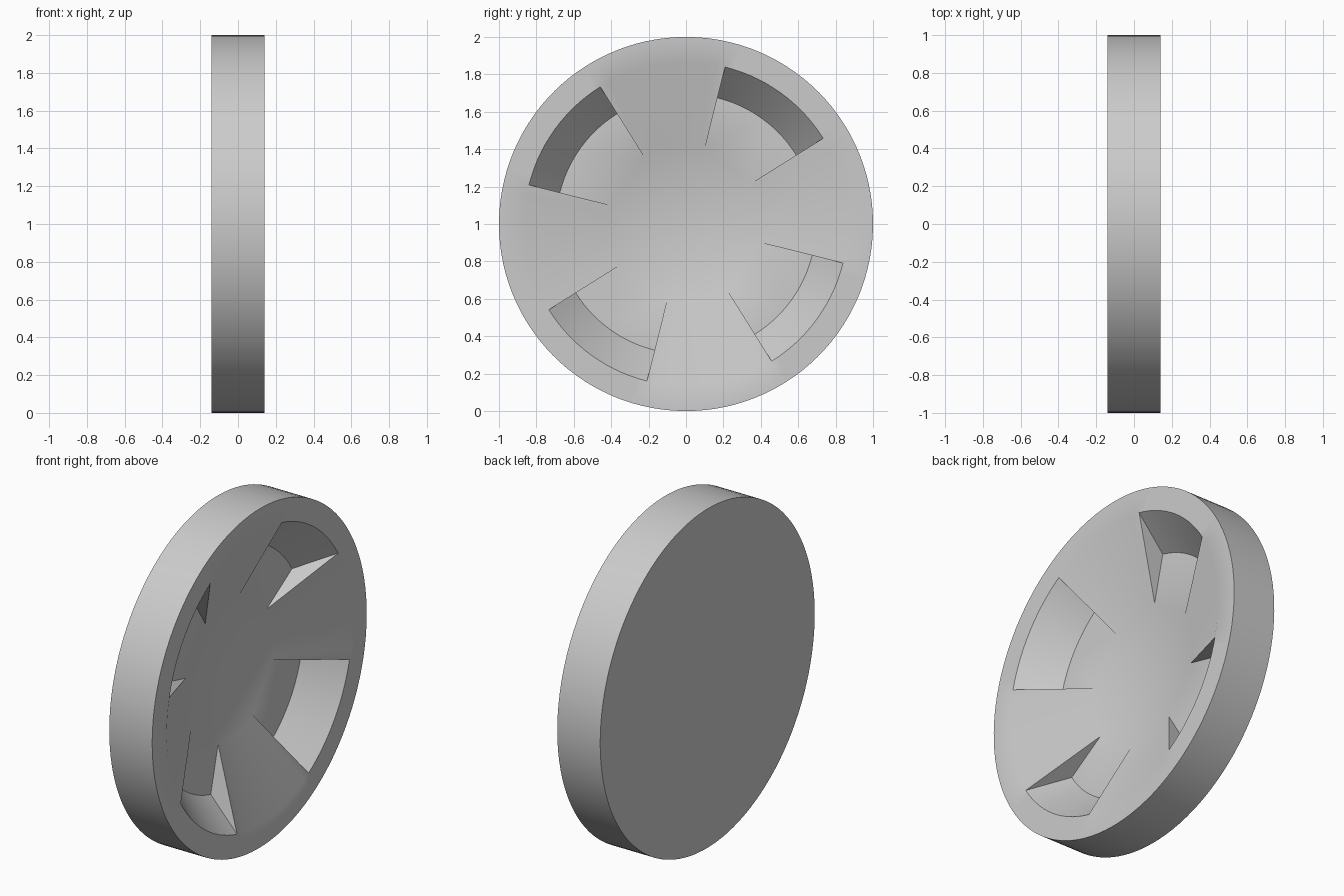
import bpy, bmesh
from math import radians, cos, sin

cube = bpy.data.objects.get("Cube")
if cube:
    bpy.data.objects.remove(cube, do_unlink=True)

# Wheel dimensions: the axle runs along x, the dished face looks toward +x
HALF_WIDTH = 0.14
FLOOR_X = -0.06
RIM_R, LIP_R = 1.0, 0.865
POCKET_R, HUB_R = 0.695, 0.415
POCKET_START, POCKET_SPAN = 32, 44
STEPS = 14

grey = bpy.data.materials.new("plain grey")
grey.use_nodes = True
colour = (0.6, 0.6, 0.6, 1)
grey.diffuse_color = colour
grey.node_tree.nodes["Principled BSDF"].inputs["Base Color"].default_value = colour

bm = bmesh.new()


def point(x, radius, degrees):
    a = radians(degrees)
    return bm.verts.new((x, radius * cos(a), 1 + radius * sin(a)))


# Angles around the wheel: four pockets alternating with four spokes
angles, in_pocket = [], []
for quarter in range(4):
    start = POCKET_START + 90 * quarter
    for offset, span, pocket in ((0, POCKET_SPAN, True),
                                 (POCKET_SPAN, 90 - POCKET_SPAN, False)):
        for i in range(STEPS):
            angles.append(start + offset + span * i / STEPS)
            in_pocket.append(pocket)
count = len(angles)

# Tread, flat rim face and back
back = [point(-HALF_WIDTH, RIM_R, a) for a in angles]
front = [point(HALF_WIDTH, RIM_R, a) for a in angles]
lip = [point(HALF_WIDTH, LIP_R, a) for a in angles]
bm.faces.new(back)
for i in range(count):
    j = (i + 1) % count
    bm.faces.new((back[i], back[j], front[j], front[i]))
    bm.faces.new((front[i], front[j], lip[j], lip[i]))

# Sloping spokes and steeper pocket walls, with a flat floor inside them
floor = []
for block in range(0, count, STEPS):
    pocket = in_pocket[block]
    radius = POCKET_R if pocket else HUB_R
    ids = [(block + k) % count for k in range(STEPS + 1)]
    inner = [point(FLOOR_X, radius, angles[i]) for i in ids]
    for k in range(STEPS):
        bm.faces.new((lip[ids[k]], lip[ids[k + 1]], inner[k + 1], inner[k]))
    floor.append((ids, inner))

# Triangular pocket sides where each spoke meets a pocket
for n, (ids, inner) in enumerate(floor):
    following = floor[(n + 1) % len(floor)][1]
    bm.faces.new((lip[ids[-1]], following[0], inner[-1]))
bm.faces.new([v for _, inner in floor for v in inner])

bmesh.ops.recalc_face_normals(bm, faces=bm.faces)
mesh = bpy.data.meshes.new("wheel")
bm.to_mesh(mesh)
bm.free()
mesh.materials.append(grey)
wheel = bpy.data.objects.new("wheel", mesh)
bpy.context.collection.objects.link(wheel)

# Smooth curves, crisp pocket edges
bpy.ops.object.select_all(action="DESELECT")
wheel.select_set(True)
bpy.context.view_layer.objects.active = wheel
bpy.ops.object.shade_smooth_by_angle(angle=radians(30))
